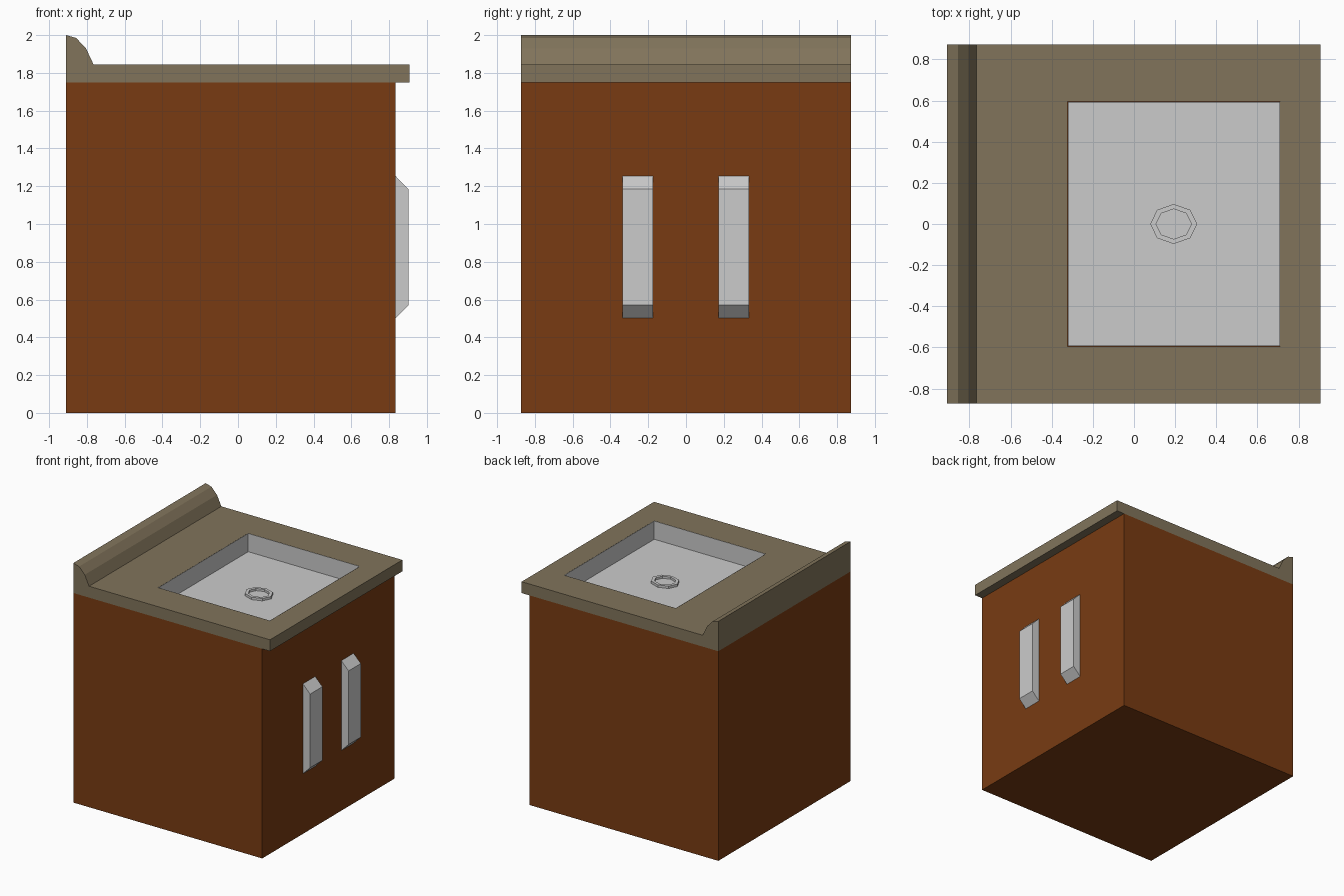
import bpy, bmesh
from math import cos, sin, pi

if "Cube" in bpy.data.objects:
    bpy.data.objects.remove(bpy.data.objects["Cube"])


def material(name, color):
    m = bpy.data.materials.new(name)
    m.diffuse_color = (*color, 1)
    m.use_nodes = True
    m.node_tree.nodes["Principled BSDF"].inputs["Base Color"].default_value = m.diffuse_color
    return m


def finish(name, bm, mat=None):
    bmesh.ops.recalc_face_normals(bm, faces=bm.faces)
    me = bpy.data.meshes.new(name)
    bm.to_mesh(me)
    bm.free()
    ob = bpy.data.objects.new(name, me)
    bpy.context.collection.objects.link(ob)
    if mat:
        me.materials.append(mat)
    return ob


def box(name, lo, hi, mat=None, open_top=False):
    bm = bmesh.new()
    bmesh.ops.create_cube(bm, size=1)
    for v in bm.verts:
        v.co = [l + (c + 0.5) * (h - l) for c, l, h in zip(v.co, lo, hi)]
    if open_top:
        top = max(bm.faces, key=lambda f: f.calc_center_median().z)
        bmesh.ops.delete(bm, geom=[top], context='FACES_ONLY')
    return finish(name, bm, mat)


def prism(name, profile, y0, y1, mat=None):
    """Extrude an (x, z) profile along y."""
    bm = bmesh.new()
    face = bm.faces.new([bm.verts.new((x, y0, z)) for x, z in profile])
    new = bmesh.ops.extrude_face_region(bm, geom=[face])['geom']
    verts = [g for g in new if isinstance(g, bmesh.types.BMVert)]
    bmesh.ops.translate(bm, verts=verts, vec=(0, y1 - y0, 0))
    if not any(f == face for f in bm.faces):
        bmesh.ops.holes_fill(bm, edges=bm.edges)
    return finish(name, bm, mat)


wood = material("wood", (0.19, 0.044, 0.006))
stone = material("stone", (0.22, 0.175, 0.105))

# Cabinet body, closed at the top by the counter
box("cabinet", (-0.91, -0.873, 0), (0.835, 0.873, 1.75), wood, open_top=True)

# Counter with curved backsplash
counter = prism("countertop", [(-0.91, 1.75), (0.907, 1.75), (0.907, 1.845), (-0.765, 1.845),
                               (-0.805, 1.93), (-0.857, 1.985), (-0.91, 2.0)], -0.873, 0.873, stone)

# Sink opening
WALL = 0.003
x0, x1, y0, y1, rim, floor = -0.32, 0.708, -0.592, 0.592, 1.845, 1.693
cutter = box("sink_cutter", (x0 - WALL, y0 - WALL, 1.6), (x1 + WALL, y1 + WALL, 2.1))
cutter.hide_render = True
cutter.hide_viewport = True
cut = counter.modifiers.new("sink_opening", 'BOOLEAN')
cut.operation = 'DIFFERENCE'
cut.solver = 'EXACT'
cut.object = cutter

# Thin-walled sink basin
basin = box("sink_basin", (x0, y0, floor), (x1, y1, rim), open_top=True)
shell = basin.modifiers.new("wall", 'SOLIDIFY')
shell.thickness = WALL
shell.offset = 1

# Drain: low octagonal ring on the basin floor
bm = bmesh.new()
loops = []
for rx, ry, z in [(0.114, 0.097, floor), (0.114, 0.097, floor + 0.02),
                  (0.086, 0.073, floor + 0.02), (0.086, 0.073, floor + 0.002)]:
    loops.append([bm.verts.new((0.193 + rx * cos(i * pi / 4), ry * sin(i * pi / 4), z))
                  for i in range(8)])
for a, b in zip(loops, loops[1:]):
    for i in range(8):
        j = (i + 1) % 8
        bm.faces.new((a[i], a[j], b[j], b[i]))
bm.faces.new(loops[-1])
bm.faces.new(loops[0][::-1])
finish("drain", bm)

# Two door handles with bevelled ends
handle = [(0.835, 0.502), (0.902, 0.57), (0.902, 1.185), (0.835, 1.253)]
for side, y in (("right", -0.255), ("left", 0.252)):
    prism(f"{side}_handle", handle, y - 0.081, y + 0.081)
